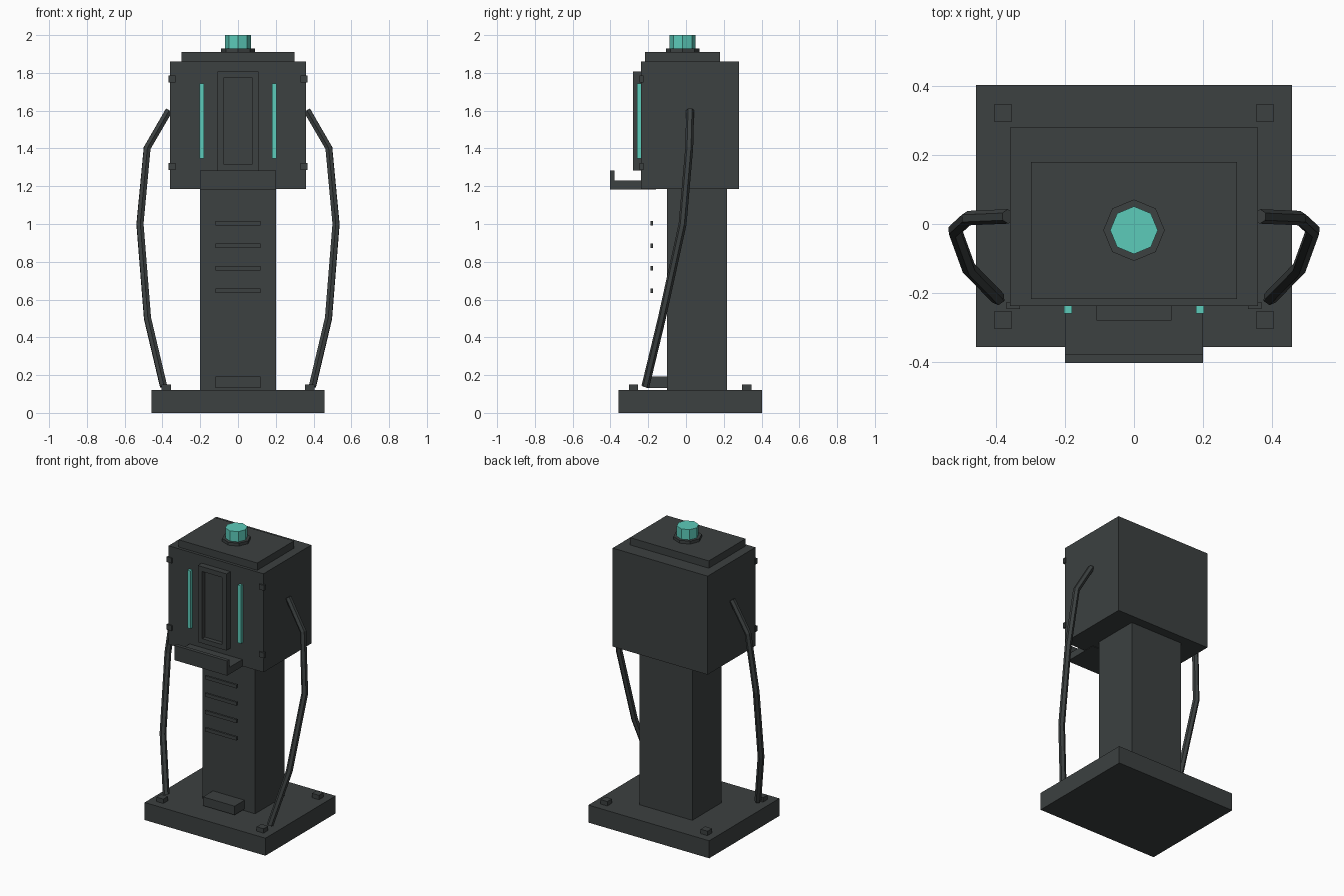
import bpy
import bmesh
from mathutils import Vector

cube = bpy.data.objects.get("Cube")
if cube:
    bpy.data.objects.remove(cube, do_unlink=True)


def material(name, rgb):
    mat = bpy.data.materials.new(name)
    mat.use_nodes = True
    mat.diffuse_color = (*rgb, 1)
    mat.node_tree.nodes["Principled BSDF"].inputs["Base Color"].default_value = (*rgb, 1)
    return mat


DARK = material("charcoal_grey", (0.045, 0.052, 0.052))
TEAL = material("glowing_teal", (0.107, 0.597, 0.491))


def add_object(name, bm, mat):
    bmesh.ops.recalc_face_normals(bm, faces=bm.faces)
    mesh = bpy.data.meshes.new(name)
    bm.to_mesh(mesh)
    bm.free()
    mesh.materials.append(mat)
    obj = bpy.data.objects.new(name, mesh)
    bpy.context.collection.objects.link(obj)
    return obj


def box(name, x, y, z, mat=DARK):
    """Box from (low, high) ranges on each axis."""
    bm = bmesh.new()
    bmesh.ops.create_cube(bm, size=1)
    for v in bm.verts:
        v.co = [(lo + hi) / 2 + c * (hi - lo) for c, (lo, hi) in zip(v.co, (x, y, z))]
    return add_object(name, bm, mat)


def centred(name, half, y, z, mat=DARK):
    return box(name, (-half, half), y, z, mat)


def pair(name, x, y, z, mat=DARK):
    """Matching boxes on the left (+x) and right (-x)."""
    box("left_" + name, x, y, z, mat)
    box("right_" + name, (-x[1], -x[0]), y, z, mat)


def octagon(name, radius, z, mat):
    bm = bmesh.new()
    bmesh.ops.create_cone(bm, cap_ends=True, segments=8, radius1=radius,
                          radius2=radius, depth=z[1] - z[0])
    bmesh.ops.translate(bm, verts=bm.verts, vec=(0, -0.018, (z[0] + z[1]) / 2))
    return add_object(name, bm, mat)


def tube(name, points, radius):
    """Faceted hose swept along straight segments."""
    curve = bpy.data.curves.new(name, "CURVE")
    curve.dimensions = "3D"
    curve.bevel_depth = radius
    curve.bevel_resolution = 1
    curve.use_fill_caps = True
    spline = curve.splines.new("POLY")
    spline.points.add(len(points) - 1)
    for p, co in zip(spline.points, points):
        p.co = (*co, 1)
    helper = bpy.data.objects.new(name + "_path", curve)
    bpy.context.collection.objects.link(helper)
    bpy.context.view_layer.update()
    bm = bmesh.new()
    evaluated = helper.evaluated_get(bpy.context.evaluated_depsgraph_get())
    bm.from_mesh(evaluated.to_mesh())
    evaluated.to_mesh_clear()
    bpy.data.objects.remove(helper, do_unlink=True)
    for f in bm.faces:
        f.smooth = False
        f.material_index = 0
    return add_object(name, bm, DARK)


# Base, column and head
centred("base_plate", 0.458, (-0.357, 0.403), (0, 0.12))
centred("column", 0.2, (-0.1, 0.217), (0.12, 1.185))
centred("head_housing", 0.36, (-0.238, 0.28), (1.185, 1.86))
centred("head_cap", 0.299, (-0.218, 0.18), (1.86, 1.91))

# Beacon
octagon("beacon_collar", 0.089, (1.91, 1.93), DARK)
octagon("beacon_lamp", 0.069, (1.93, 2.0), TEAL)

# Front panel: recessed plate in a raised frame
front = (-0.28, -0.238)
centred("panel_plate", 0.075, (-0.25, -0.238), (1.31, 1.78))
pair("panel_frame_side", (0.075, 0.109), front, (1.283, 1.808))
centred("panel_frame_top", 0.075, front, (1.775, 1.808))
centred("panel_frame_bottom", 0.075, front, (1.283, 1.315))

# Light strips
pair("light_strip", (0.179, 0.203), (-0.259, -0.238), (1.347, 1.743), TEAL)

# Tray with lip
centred("tray_shelf", 0.2, (-0.4, -0.16), (1.182, 1.23))
centred("tray_lip", 0.2, (-0.403, -0.378), (1.182, 1.283))

# Column slats and foot step
for i in range(4):
    z = 1.003 - 0.119 * i
    centred(f"column_slat_{i + 1}", 0.12, (-0.188, -0.174), (z - 0.012, z + 0.012))
centred("foot_step", 0.12, (-0.208, -0.1), (0.132, 0.192))

# Bolts on the head and the base
for level, z in (("upper", 1.767), ("lower", 1.304)):
    pair(f"{level}_head_bolt", (0.331, 0.369), (-0.246, -0.226), (z - 0.018, z + 0.018))
for end, y in (("front", -0.278), ("rear", 0.322)):
    pair(f"{end}_base_bolt", (0.354, 0.406), (y - 0.025, y + 0.025), (0.12, 0.15))

# Side hoses
path = [(0.365, 0.022, 1.602), (0.481, 0.017, 1.402), (0.519, -0.018, 1.0),
        (0.479, -0.128, 0.5), (0.394, -0.215, 0.14)]
for side, sign in (("left", 1), ("right", -1)):
    tube(side + "_hose", [Vector((sign * x, y, z)) for x, y, z in path], 0.021)
